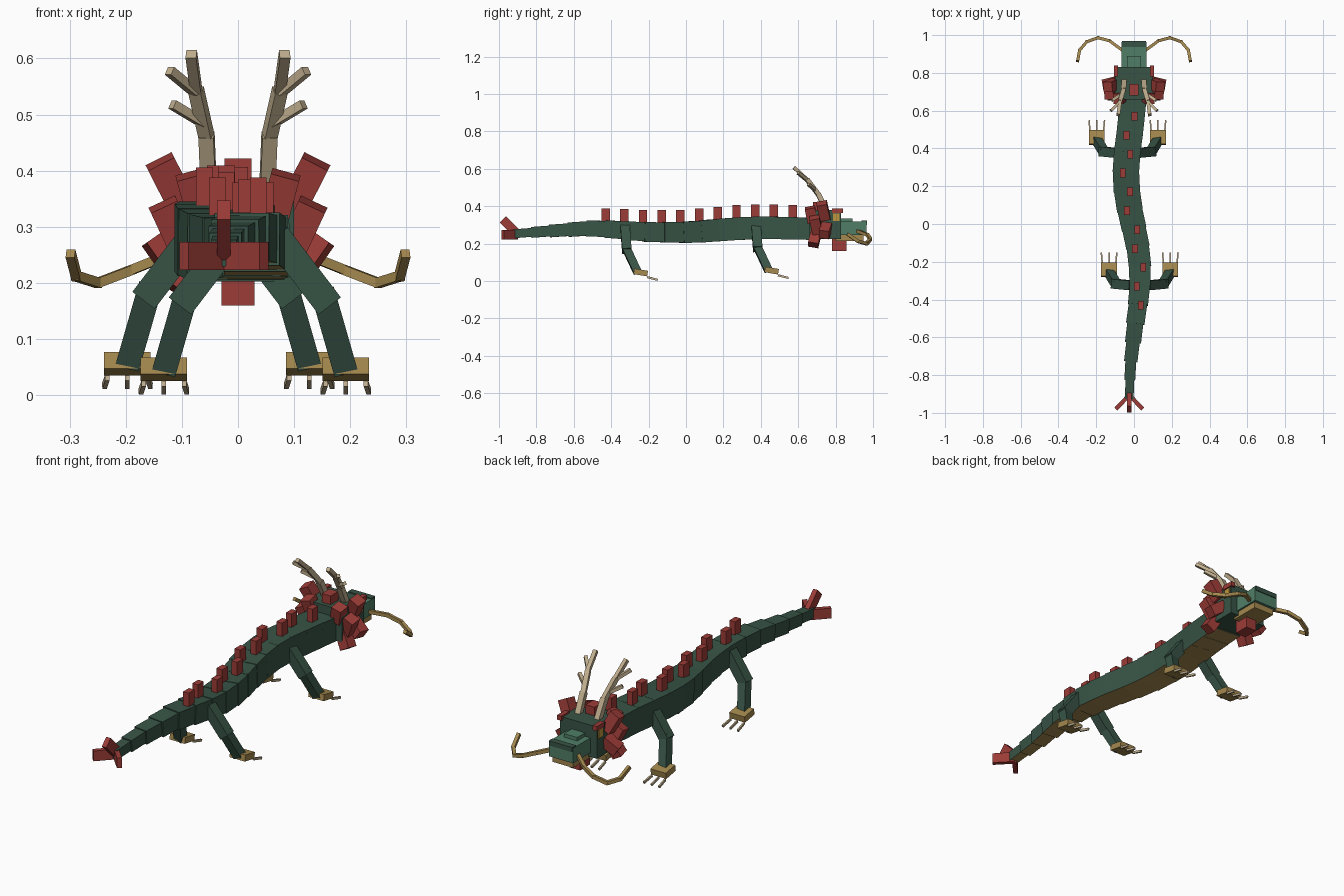
import bpy, bmesh, math
from mathutils import Vector, Matrix, Euler

cube = bpy.data.objects.get("Cube")
if cube:
    bpy.data.objects.remove(cube, do_unlink=True)


def material(name, rgb):
    """Flat material from 0-255 sRGB values."""
    lin = [((c / 255 + 0.055) / 1.055) ** 2.4 for c in rgb] + [1.0]
    m = bpy.data.materials.new(name)
    m.use_nodes = True
    m.diffuse_color = lin
    m.node_tree.nodes["Principled BSDF"].inputs["Base Color"].default_value = lin
    return m


GREEN = material("dark green scales", (56, 84, 70))
LIGHT = material("light green snout", (80, 126, 103))
RED = material("red mane", (156, 60, 55))
GOLD = material("gold belly", (164, 136, 78))
BONE = material("pale bone", (192, 174, 142))
EYE = material("amber eye", (190, 150, 62))


def block(name, matrix, size, mat, taper=1.0, belly=None):
    """Box placed by a matrix; the +y end can be tapered, the underside recoloured."""
    bm = bmesh.new()
    bmesh.ops.create_cube(bm, size=1.0)
    for v in bm.verts:
        k = taper if v.co.y > 0 else 1.0
        v.co = Vector((v.co.x * size[0] * k, v.co.y * size[1], v.co.z * size[2] * k))
    me = bpy.data.meshes.new(name)
    me.materials.append(mat)
    if belly:
        me.materials.append(belly)
        bm.normal_update()
        for f in bm.faces:
            f.material_index = 1 if f.normal.z < -0.7 else 0
    bm.to_mesh(me)
    bm.free()
    ob = bpy.data.objects.new(name, me)
    ob.matrix_world = matrix
    bpy.context.collection.objects.link(ob)
    return ob


def box(name, lo, hi, mat):
    lo, hi = Vector(lo), Vector(hi)
    return block(name, Matrix.Translation((lo + hi) / 2), hi - lo, mat)


def beam(name, p, q, w, h, mat, up=(0, 0, 1), taper=1.0, belly=None, extra=0.0):
    """Box whose length runs from p to q."""
    p, q = Vector(p), Vector(q)
    d = (q - p).normalized()
    side = d.cross(Vector(up)).normalized()
    rot = Matrix((side, d, side.cross(d))).transposed().to_4x4()
    return block(name, Matrix.Translation((p + q) / 2) @ rot,
                 (w, (q - p).length + extra, h), mat, taper, belly)


# Body spine stations: y, x, z centre, width, height
SPINE = [(-0.92, -0.025, 0.253, 0.040, 0.042), (-0.75, -0.020, 0.266, 0.060, 0.060),
         (-0.50, 0.010, 0.283, 0.095, 0.083), (-0.36, 0.030, 0.274, 0.108, 0.095),
         (-0.25, 0.035, 0.264, 0.115, 0.102), (-0.12, 0.020, 0.260, 0.122, 0.108),
         (0.00, -0.005, 0.260, 0.130, 0.113), (0.12, -0.032, 0.268, 0.137, 0.118),
         (0.25, -0.045, 0.279, 0.140, 0.121), (0.38, -0.036, 0.284, 0.140, 0.121),
         (0.50, -0.020, 0.284, 0.140, 0.120), (0.70, 0.000, 0.278, 0.140, 0.116)]


def spine(y):
    for a, b in zip(SPINE, SPINE[1:]):
        if y <= b[0]:
            t = (y - a[0]) / (b[0] - a[0])
            return [u + (v - u) * t for u, v in zip(a, b)]
    return list(SPINE[-1])


# Body segments
for i in range(16):
    y0 = -0.92 + i * 0.1
    a, b, m = spine(y0), spine(y0 + 0.1), spine(y0 + 0.05)
    beam(f"body_segment_{i}", (a[1], a[0], a[2]), (b[1], b[0], b[2]), m[3], m[4],
         GREEN, belly=GOLD, extra=0.012)

# Back spikes, staggered left and right
for i in range(11):
    y = 0.57 - i * 0.1
    s = spine(y)
    top = s[2] + s[4] / 2
    x = s[1] + (0.016 if i % 2 == 0 else -0.016)
    block(f"back_spike_{i}", Matrix.Translation((x, y, top + 0.02)),
          (0.03, 0.045, 0.09), RED)

# Tail fins
for n, q in (("left", (0.046, -0.98, 0.248)), ("right", (-0.096, -0.98, 0.248))):
    beam("tail_fin_" + n, (-0.025, -0.905, 0.248), q, 0.022, 0.05, RED)
beam("tail_fin_upper", (-0.025, -0.90, 0.25), (-0.025, -0.98, 0.33), 0.024, 0.048, RED)

# Head
box("skull", (-0.1, 0.66, 0.225), (0.1, 0.83, 0.38), GREEN)
box("snout", (-0.065, 0.82, 0.245), (0.065, 0.964, 0.318), LIGHT)
box("snout_bridge", (-0.036, 0.82, 0.30), (0.036, 0.89, 0.335), LIGHT)
box("nose", (-0.063, 0.938, 0.30), (0.063, 0.968, 0.323), GREEN)
box("jaw", (-0.056, 0.80, 0.215), (0.056, 0.95, 0.246), GOLD)
box("beard", (-0.029, 0.78, 0.16), (0.029, 0.858, 0.225), RED)
box("crest", (-0.024, 0.68, 0.35), (0.024, 0.74, 0.422), RED)

# Mane tufts on the +x side: x, y, z, lean from vertical, length
TUFTS = [(0.118, 0.735, 0.375, 27, 0.095), (0.115, 0.695, 0.300, 25, 0.09),
         (0.120, 0.745, 0.270, 125, 0.08), (0.095, 0.690, 0.235, 150, 0.10),
         (0.075, 0.670, 0.355, 15, 0.08)]
ANTLER = [(0.052, 0.76, 0.36), (0.056, 0.71, 0.46), (0.074, 0.65, 0.54), (0.083, 0.58, 0.605)]
TINES = [((0.062, 0.69, 0.485), (0.117, 0.655, 0.518)),
         ((0.076, 0.645, 0.54), (0.122, 0.60, 0.578))]
WHISKER = [(0.055, 0.915, 0.268), (0.13, 0.97, 0.247), (0.19, 0.986, 0.223),
           (0.25, 0.965, 0.200), (0.288, 0.92, 0.212), (0.298, 0.865, 0.25)]

for s, n in ((1, "left"), (-1, "right")):
    def flip(p):
        return (p[0] * s, p[1], p[2])

    xs = sorted((s * 0.084, s * 0.107))
    box("brow_" + n, (xs[0], 0.78, 0.365), (xs[1], 0.84, 0.388), RED)
    xs = sorted((s * 0.095, s * 0.104))
    box("eye_" + n, (xs[0], 0.785, 0.32), (xs[1], 0.82, 0.362), EYE)

    for i, (x, y, z, lean, length) in enumerate(TUFTS):
        rot = Euler((0.2, math.radians(lean) * s, 0)).to_matrix().to_4x4()
        block(f"mane_tuft_{n}_{i}", Matrix.Translation((x * s, y, z)) @ rot,
              (0.052, 0.055, length), RED)

    for i, (p, q) in enumerate(zip(ANTLER, ANTLER[1:])):
        w = 0.027 - 0.004 * i
        beam(f"antler_{n}_{i}", flip(p), flip(q), w, w, BONE, extra=0.008)
    for i, (p, q) in enumerate(TINES):
        beam(f"antler_tine_{n}_{i}", flip(p), flip(q), 0.016, 0.016, BONE)
    for i, (p, q) in enumerate(zip(WHISKER, WHISKER[1:])):
        beam(f"whisker_{n}_{i}", flip(p), flip(q), 0.016, 0.017, GOLD, extra=0.008)

    # Legs: name, hip y, centre x, foot drop
    for part, y, cx, dz in (("front", 0.375, -0.035, 0.0), ("rear", -0.325, 0.03, -0.01)):
        hip = (cx + s * 0.045, y, 0.285 + dz)
        knee = (cx + s * 0.125, y + 0.008, 0.180 + dz)
        ankle = (cx + s * 0.158, y + 0.062, 0.065 + dz)
        beam(f"{part}_thigh_{n}", hip, knee, 0.05, 0.05, GREEN, up=(0, 1, 0), extra=0.025)
        beam(f"{part}_shin_{n}", knee, ankle, 0.043, 0.043, GREEN, up=(0, 1, 0), extra=0.02)
        fx = cx + s * 0.162
        tilt = Matrix.Rotation(-0.17, 4, 'X')
        block(f"{part}_foot_{n}", Matrix.Translation((fx, y + 0.083, 0.056 + dz)) @ tilt,
              (0.083, 0.074, 0.03), GOLD)
        for j in (-1, 0, 1):
            cl = fx + j * 0.036
            beam(f"{part}_claw_{n}_{j + 1}", (cl, y + 0.117, 0.031 + dz),
                 (cl + j * 0.005, y + 0.173, 0.0165 + dz), 0.008, 0.011, BONE)
